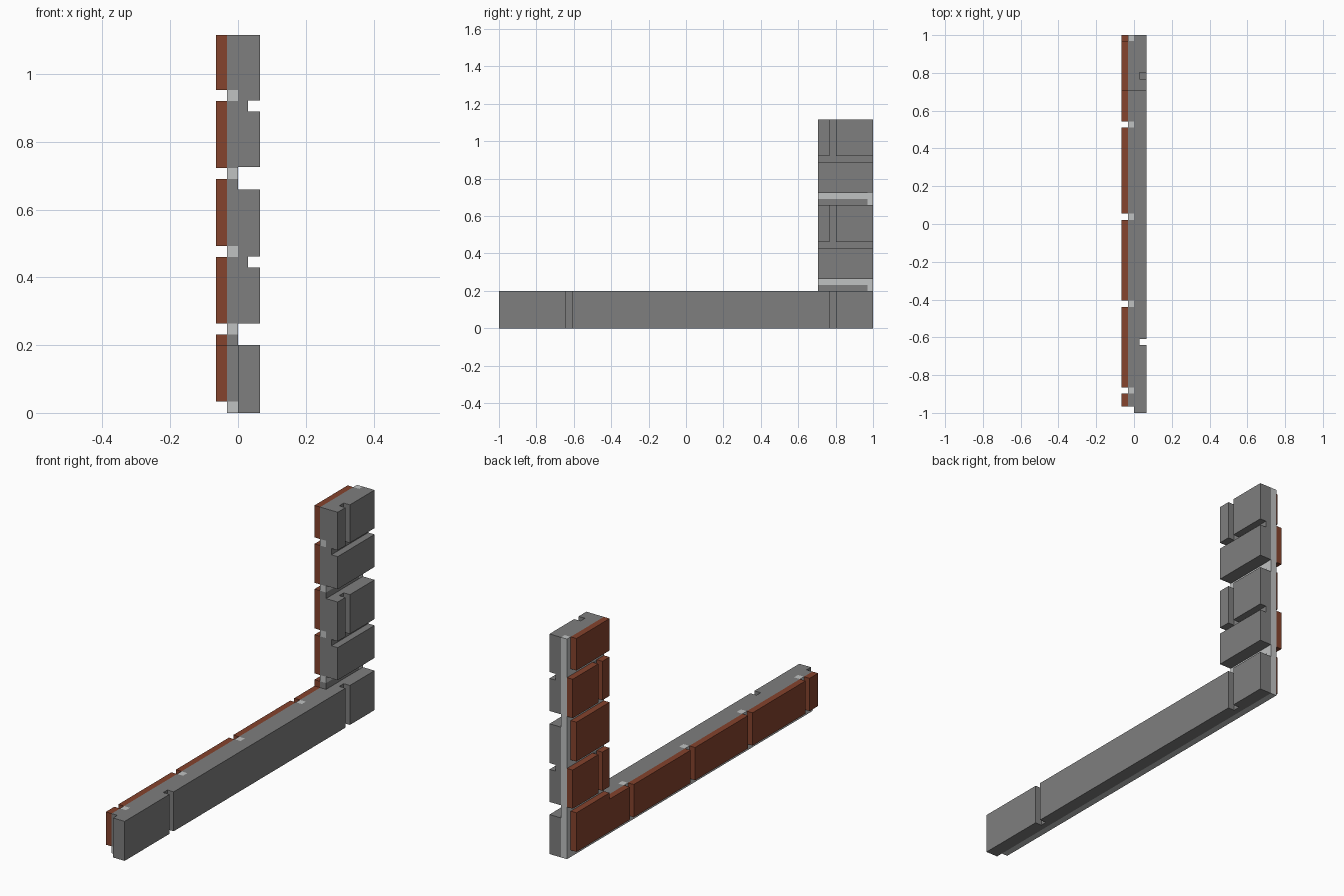
import bpy, bmesh
from mathutils import Vector

cube = bpy.data.objects.get("Cube")
if cube:
    bpy.data.objects.remove(cube, do_unlink=True)


def material(name, rgb):
    m = bpy.data.materials.new(name)
    m.use_nodes = True
    m.diffuse_color = (*rgb, 1)
    m.node_tree.nodes["Principled BSDF"].inputs["Base Color"].default_value = (*rgb, 1)
    return m


BLOCK = material("block_grey", (0.21, 0.21, 0.21))
MORTAR = material("mortar_light_grey", (0.53, 0.54, 0.54))
BRICK = material("brick_red", (0.235, 0.056, 0.026))

# Wall layers across x, overall size, and shared levels
X_FACE, X_CORE, X_BLOCK, X_GROOVE, X_OUT = -0.065, -0.033, 0.0, 0.03, 0.065
Y_TOWER, Y_END, Y_CORE = 0.705, 1.0, -0.965
ARM_TOP, TOP = 0.20, 1.115
Y_CORNER = 0.97                       # end of the odd brick rows
ROWS = [(0.034, 0.232), (0.264, 0.46), (0.492, 0.691), (0.723, 0.92), (0.953, TOP)]
ARM_BRICKS = [(Y_CORE, -0.897), (-0.865, -0.44), (-0.405, 0.02), (0.055, 0.511)]
Y_CORNER_BRICK = 0.543


def prism(bm, points, axis, lo, hi):
    """Extrude a 2D outline (yz for axis x, xy for axis z) from lo to hi."""
    to3d = (lambda a, b: (lo, a, b)) if axis == "x" else (lambda a, b: (a, b, lo))
    face = bm.faces.new([bm.verts.new(to3d(a, b)) for a, b in points])
    new = bmesh.ops.extrude_face_region(bm, geom=[face])["geom"]
    d = hi - lo
    bmesh.ops.translate(bm, vec=(d, 0, 0) if axis == "x" else (0, 0, d),
                        verts=[v for v in new if isinstance(v, bmesh.types.BMVert)])


def rect(a0, a1, b0, b1):
    return [(a0, b0), (a1, b0), (a1, b1), (a0, b1)]


def notched(y0, y1, grooves):
    """Plan outline of a block course with vertical grooves on its outer side."""
    pts = [(X_BLOCK, y0), (X_OUT, y0)]
    for g0, g1 in grooves:
        pts += [(X_OUT, g0), (X_GROOVE, g0), (X_GROOVE, g1), (X_OUT, g1)]
    return pts + [(X_OUT, y1), (X_BLOCK, y1)]


def finish(bm, name, *mats):
    bmesh.ops.recalc_face_normals(bm, faces=bm.faces[:])
    mesh = bpy.data.meshes.new(name)
    bm.to_mesh(mesh)
    bm.free()
    for m in mats:
        mesh.materials.append(m)
    obj = bpy.data.objects.new(name, mesh)
    bpy.context.collection.objects.link(obj)
    return obj


# L-shaped core, cut along the brick edges and coloured by what lies behind each joint
bm = bmesh.new()
prism(bm, [(Y_CORE, 0), (Y_END, 0), (Y_END, TOP), (Y_TOWER, TOP),
           (Y_TOWER, ARM_TOP), (Y_CORE, ARM_TOP)], "x", X_CORE, X_BLOCK)
backing = [(y0, y1, ROWS[0][0], ARM_TOP) for y0, y1 in ARM_BRICKS]
backing += [(Y_CORNER_BRICK, Y_CORNER, ROWS[0][0], ARM_TOP)]
backing += [(Y_TOWER, Y_CORNER, z0, z1) for z0, z1 in ROWS]
cuts = {(1, y) for b in backing for y in b[:2]} | {(2, z) for b in backing for z in b[2:]}
for axis, value in sorted(cuts):
    n = Vector((0, 0, 0))
    n[axis] = 1
    bmesh.ops.bisect_plane(bm, geom=bm.verts[:] + bm.edges[:] + bm.faces[:],
                           plane_co=n * value, plane_no=n, dist=1e-5)
bm.normal_update()
for f in bm.faces:
    c = f.calc_center_median()
    inside = any(y0 - 1e-4 < c.y < y1 + 1e-4 and z0 - 1e-4 < c.z < z1 + 1e-4
                 for y0, y1, z0, z1 in backing)
    f.material_index = 1 if inside else 0
finish(bm, "mortar_core", MORTAR, BLOCK)

# Long foundation course with two vertical grooves
GROOVE = (0.767, 0.803)
bm = bmesh.new()
prism(bm, notched(-1, Y_END, [(-0.641, -0.608), GROOVE]), "z", 0, ARM_TOP)
finish(bm, "foundation_blocks", BLOCK)

# Two block pairs on the tower: plain course, recessed joint, grooved course
for name, z, top in (("lower", 0.264, 0.66), ("upper", 0.725, TOP)):
    bm = bmesh.new()
    prism(bm, rect(X_BLOCK, X_OUT, Y_TOWER, Y_END), "z", z, z + 0.165)
    prism(bm, rect(X_BLOCK, X_GROOVE, Y_TOWER, Y_END), "z", z + 0.165, z + 0.197)
    prism(bm, notched(Y_TOWER, Y_END, [GROOVE]), "z", z + 0.197, top)
    finish(bm, name + "_tower_blocks", BLOCK)


def bricks(name, outlines):
    bm = bmesh.new()
    for pts in outlines:
        prism(bm, pts, "x", X_FACE, X_CORE)
    finish(bm, name, BRICK)


# Bottom row of bricks, the corner one stepping up under the tower
z0, z1 = ROWS[0]
bricks("arm_bricks", [rect(a, b, z0, ARM_TOP) for a, b in ARM_BRICKS])
bricks("corner_brick", [[(Y_CORNER_BRICK, z0), (Y_CORNER, z0), (Y_CORNER, z1),
                         (Y_TOWER, z1), (Y_TOWER, ARM_TOP), (Y_CORNER_BRICK, ARM_TOP)]])

# Tower rows alternate between a split pair and one single brick
for i, (z0, z1) in enumerate(ROWS[1:], 2):
    spans = [(Y_TOWER, 0.762), (0.795, Y_END)] if i % 2 == 0 else [(Y_TOWER, Y_CORNER)]
    bricks(f"tower_brick_row_{i}", [rect(a, b, z0, z1) for a, b in spans])
